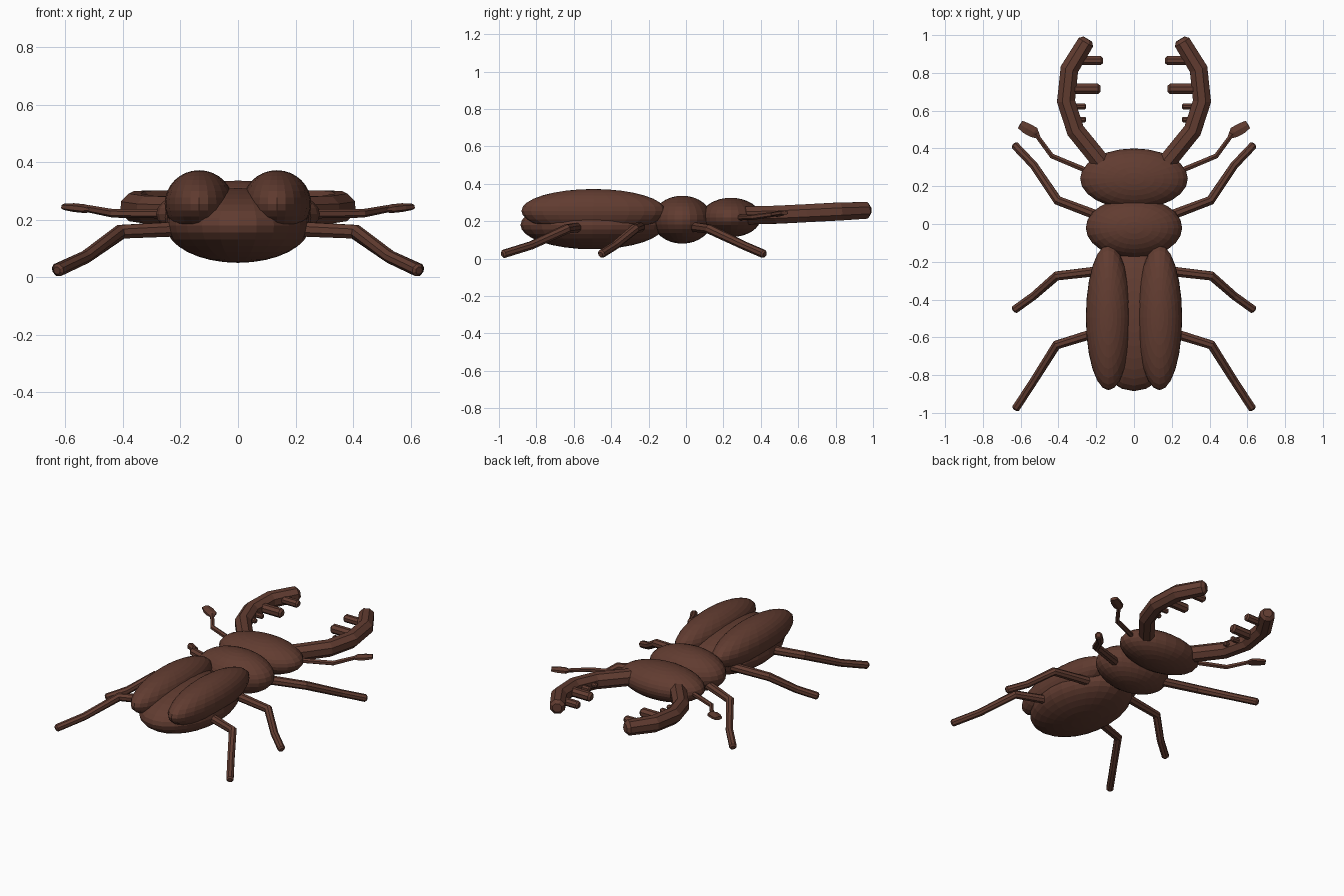
import bpy, bmesh, math
from mathutils import Vector, Matrix

if "Cube" in bpy.data.objects:
    bpy.data.objects.remove(bpy.data.objects["Cube"])

brown = bpy.data.materials.new("brown_shell")
brown.diffuse_color = (0.12, 0.045, 0.03, 1)
brown.use_nodes = True
brown.node_tree.nodes["Principled BSDF"].inputs["Base Color"].default_value = brown.diffuse_color


def finish(bm, name):
    bmesh.ops.recalc_face_normals(bm, faces=bm.faces)
    mesh = bpy.data.meshes.new(name)
    bm.to_mesh(mesh)
    bm.free()
    mesh.materials.append(brown)
    obj = bpy.data.objects.new(name, mesh)
    bpy.context.collection.objects.link(obj)
    return obj


def ellipsoid(name, centre, radii):
    bm = bmesh.new()
    m = Matrix.Translation(centre) @ Matrix.Diagonal((*radii, 1))
    bmesh.ops.create_uvsphere(bm, u_segments=24, v_segments=16, radius=1, matrix=m)
    return finish(bm, name)


def tube(name, points, radii, side, flat=1.0, sides=8, cap=0.4):
    """Faceted limb along a path, mirrored by side, with bevelled ends."""
    pts = [Vector((p[0] * side, p[1], p[2])) for p in points]
    radii = list(radii)
    if cap:
        first = (pts[1] - pts[0]).normalized() * radii[0] * cap
        last = (pts[-1] - pts[-2]).normalized() * radii[-1] * cap
        pts = [pts[0] - first] + pts + [pts[-1] + last]
        radii = [radii[0] * 0.6] + radii + [radii[-1] * 0.6]
    bm = bmesh.new()
    rings = []
    for i, p in enumerate(pts):
        a, b = pts[max(i - 1, 0)], pts[min(i + 1, len(pts) - 1)]
        d = (b - a).normalized()
        u = d.cross(Vector((0, 0, 1))).normalized()
        v = u.cross(d)
        ring = []
        for k in range(sides):
            t = 2 * math.pi * (k + 0.5) / sides
            ring.append(bm.verts.new(p + radii[i] * (u * math.cos(t) + v * math.sin(t) * flat)))
        rings.append(ring)
    for r, s in zip(rings, rings[1:]):
        for k in range(sides):
            n = (k + 1) % sides
            bm.faces.new((r[k], r[n], s[n], s[k]))
    bm.faces.new(rings[0])
    bm.faces.new(rings[-1])
    return finish(bm, name)


# Body segments
ellipsoid("abdomen", (0, -0.50, 0.18), (0.25, 0.385, 0.13))
ellipsoid("thorax", (0, -0.02, 0.208), (0.255, 0.16, 0.128))
ellipsoid("head", (0, 0.24, 0.22), (0.285, 0.16, 0.105))

legs = {
    "front_leg": [(0.18, 0.04, 0.17), (0.405, 0.125, 0.158), (0.53, 0.31, 0.07), (0.63, 0.415, 0.025)],
    "middle_leg": [(0.15, -0.245, 0.17), (0.41, -0.275, 0.158), (0.53, -0.38, 0.07), (0.63, -0.452, 0.025)],
    "hind_leg": [(0.15, -0.56, 0.17), (0.41, -0.64, 0.158), (0.53, -0.83, 0.07), (0.625, -0.975, 0.025)],
}
# Inner mandible teeth: root x, tip x, y, radius
teeth = [(0.35, 0.19, 0.715, 0.03), (0.32, 0.175, 0.865, 0.025),
         (0.35, 0.26, 0.622, 0.017), (0.33, 0.26, 0.553, 0.016)]

for side, tag in ((-1, "left"), (1, "right")):
    # Wing cases
    ellipsoid(f"wing_case_{tag}", (side * 0.135, -0.495, 0.255), (0.12, 0.385, 0.117))

    # Legs
    for name, path in legs.items():
        tube(f"{name}_{tag}", path, (0.028, 0.026, 0.023, 0.023), side)

    # Mandibles with teeth
    tube(f"mandible_{tag}",
         [(0.16, 0.31, 0.23), (0.31, 0.495, 0.235), (0.36, 0.65, 0.243),
          (0.342, 0.82, 0.252), (0.255, 0.962, 0.258)],
         (0.052, 0.052, 0.052, 0.052, 0.048), side)
    for i, (root, tip, y, r) in enumerate(teeth):
        z = 0.235 + (y - 0.5) * 0.05
        tube(f"mandible_tooth_{i + 1}_{tag}", [(root, y, z), (tip, y, z)], (r, r), side)

    # Antennae with flattened clubs
    tube(f"antenna_{tag}",
         [(0.22, 0.27, 0.22), (0.435, 0.36, 0.222), (0.52, 0.475, 0.238)],
         (0.016, 0.015, 0.013), side, sides=6)
    tube(f"antenna_club_{tag}",
         [(0.505, 0.46, 0.235), (0.53, 0.485, 0.238), (0.57, 0.507, 0.242), (0.603, 0.527, 0.245)],
         (0.012, 0.034, 0.034, 0.026), side, flat=0.45, sides=6, cap=0)
